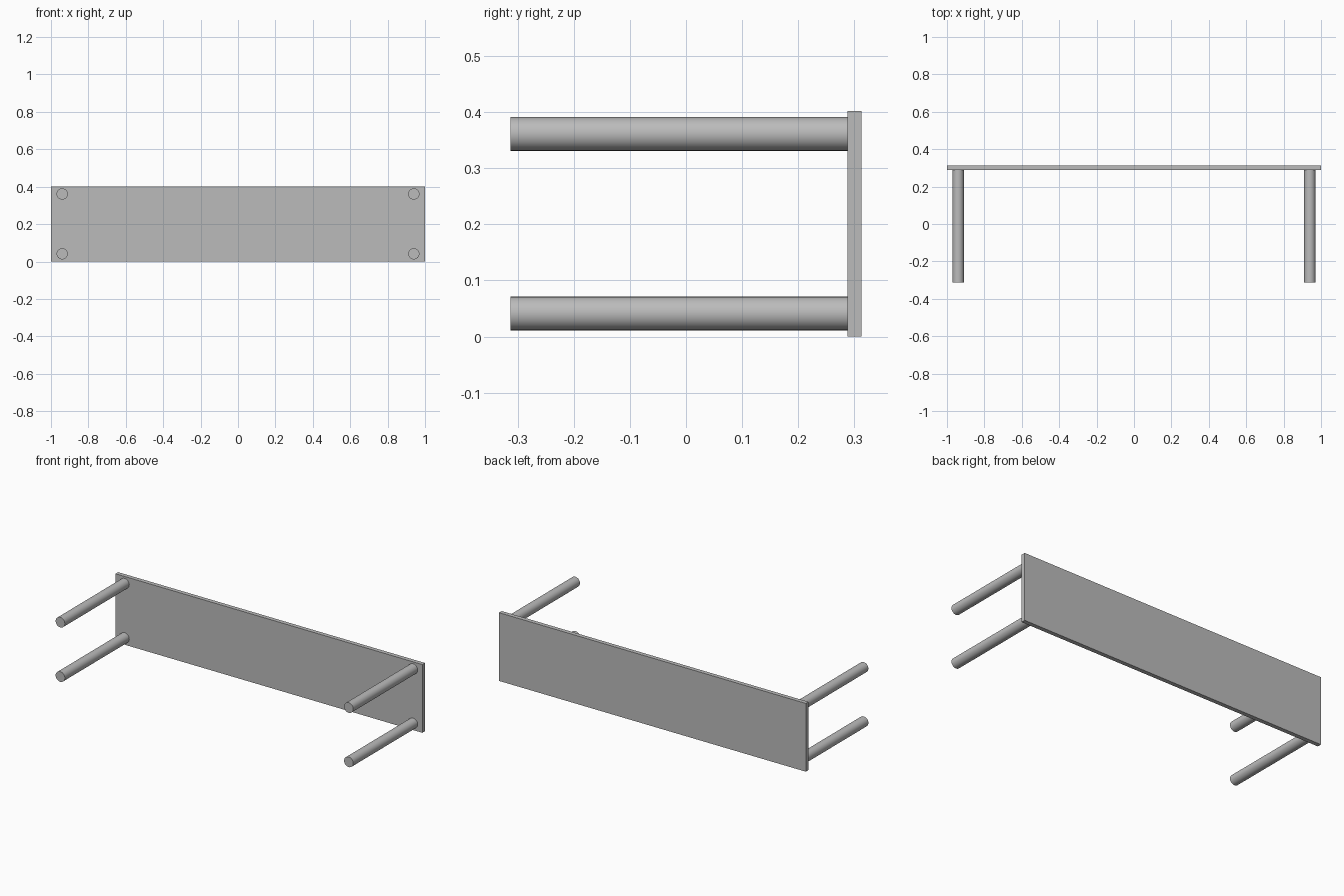
import bpy
import math

cube = bpy.data.objects.get("Cube")
if cube:
    bpy.data.objects.remove(cube, do_unlink=True)

# Single grey finish
grey = bpy.data.materials.new("plain_grey")
grey.use_nodes = True
colour = (0.5, 0.5, 0.5, 1)
grey.diffuse_color = colour
grey.node_tree.nodes["Principled BSDF"].inputs["Base Color"].default_value = colour

HEIGHT = 0.402
MID_Z = HEIGHT / 2
BACK, FRONT = 0.3125, -0.3125
THICKNESS = 0.025
LEG_LENGTH = BACK - THICKNESS - FRONT

# Table top, standing upright at the back
bpy.ops.mesh.primitive_cube_add(size=1, location=(0, BACK - THICKNESS / 2, MID_Z))
top = bpy.context.object
top.name = "table_top"
top.dimensions = (2, THICKNESS, HEIGHT)
bpy.ops.object.transform_apply(location=False, rotation=False, scale=True)
top.data.materials.append(grey)

# Four round legs pointing forward
for side, x in (("left", 0.94), ("right", -0.94)):
    for level, dz in (("upper", 0.16), ("lower", -0.16)):
        bpy.ops.mesh.primitive_cylinder_add(
            vertices=32, radius=0.03, depth=LEG_LENGTH,
            location=(x, FRONT + LEG_LENGTH / 2, MID_Z + dz),
            rotation=(math.pi / 2, 0, 0))
        leg = bpy.context.object
        leg.name = f"{level}_{side}_leg"
        leg.data.materials.append(grey)
        bpy.ops.object.shade_smooth_by_angle(angle=math.radians(40))
